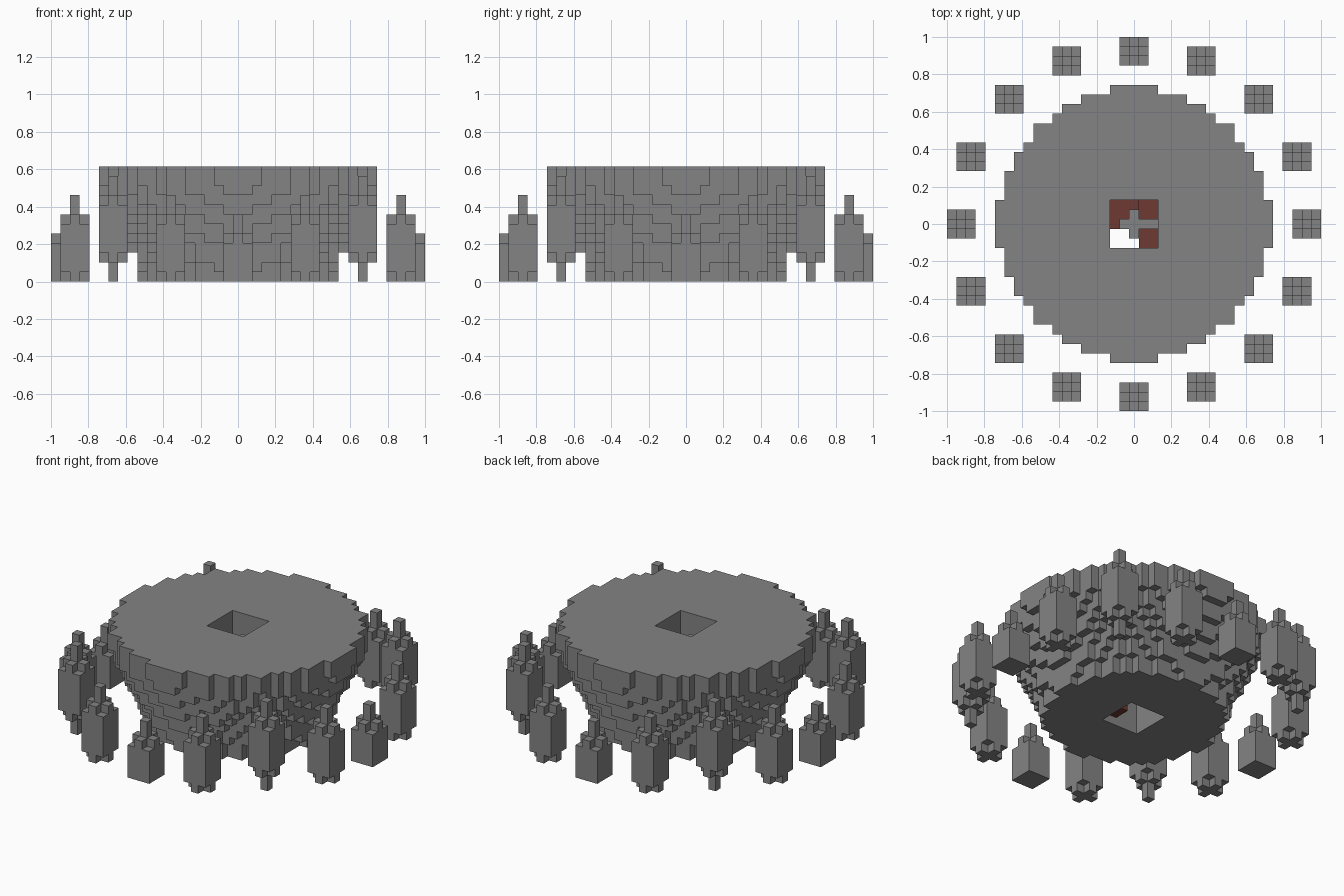
import bpy, bmesh
from mathutils import Vector

cube = bpy.data.objects.get("Cube")
if cube:
    bpy.data.objects.remove(cube)

V = 2 / 39          # edge length of one block
LAYERS = 12


def material(name, colour):
    m = bpy.data.materials.new(name)
    m.use_nodes = True
    m.diffuse_color = (*colour, 1)
    m.node_tree.nodes["Principled BSDF"].inputs["Base Color"].default_value = (*colour, 1)
    return m


stone = material("stone grey", (0.23, 0.23, 0.23))
brick = material("brick red", (0.156, 0.042, 0.034))

# Corner signs of a block face, as seen along its two tangent axes
CORNERS = ((-1, -1), (1, -1), (1, 1), (-1, 1))


def block_object(name, cells, mat):
    """Mesh the outer skin of a set of grid cells."""
    cells = set(cells)
    bm = bmesh.new()
    corner = {}
    for c in cells:
        for axis in range(3):
            for side in (-1, 1):
                near = list(c)
                near[axis] += side
                if tuple(near) in cells:
                    continue
                ring = []
                for a, b in CORNERS[::side]:
                    p = [2 * i for i in c]
                    p[axis] += side
                    p[(axis + 1) % 3] += a
                    p[(axis + 2) % 3] += b
                    key = tuple(p)
                    if key not in corner:
                        corner[key] = bm.verts.new(Vector((p[0], p[1], p[2] + 1)) * V / 2)
                    ring.append(corner[key])
                bm.faces.new(ring)
    me = bpy.data.meshes.new(name)
    bm.to_mesh(me)
    bm.free()
    me.materials.append(mat)
    ob = bpy.data.objects.new(name, me)
    bpy.context.collection.objects.link(ob)
    return ob


def box(xs, ys, zs):
    return {(x, y, z) for x in range(xs[0], xs[1] + 1)
            for y in range(ys[0], ys[1] + 1) for z in range(zs[0], zs[1] + 1)}


# Flaring round body with a square shaft through the middle
radii = [10.1, 10.25, 10.8, 11.1, 11.6, 12.1, 12.6, 13.1, 13.6, 14.07, 14.16, 14.16]
body = {(x, y, z) for x, y, z in box((-14, 14), (-14, 14), (0, LAYERS - 1))
        if x * x + y * y <= radii[z] ** 2 and max(abs(x), abs(y)) > 2}
block_object("round_body", body, stone)

# Stone cross inside the shaft
cross = box((-1, 2), (0, 0), (8, 9)) | box((0, 0), (-1, 1), (8, 9))
block_object("shaft_cross", cross, stone)

# Red steps winding down the shaft
steps = (box((-2, 0), (1, 2), (6, 6)) | box((-2, -2), (0, 0), (6, 6))
         | box((1, 2), (1, 2), (4, 4)) | box((1, 2), (-2, -1), (1, 1)))
block_object("shaft_steps", steps, brick)


# Floating pillar: pointed at both ends, sunk into the ground by an offset
def pillar(name, px, py, sink):
    cells = set()
    for level in range(11):
        from_end = min(level, 10 - level)
        reach = 0 if from_end < 2 else 1 if from_end == 2 else 2
        for x, y, z in box((-1, 1), (-1, 1), (level - sink, level - sink)):
            if z >= 0 and abs(x) + abs(y) <= reach:
                cells.add((px + x, py + y, z))
    block_object(name, cells, stone)


# Ring of sixteen pillars, repeated by quarter turns
for quarter in range(4):
    for i, (x, y, sink) in enumerate(((18, 0, 4), (17, 7, 2), (13, 13, 0), (7, 17, 2))):
        for _ in range(quarter):
            x, y = -y, x
        pillar(f"pillar_{quarter * 4 + i + 1}", x, y, sink)
